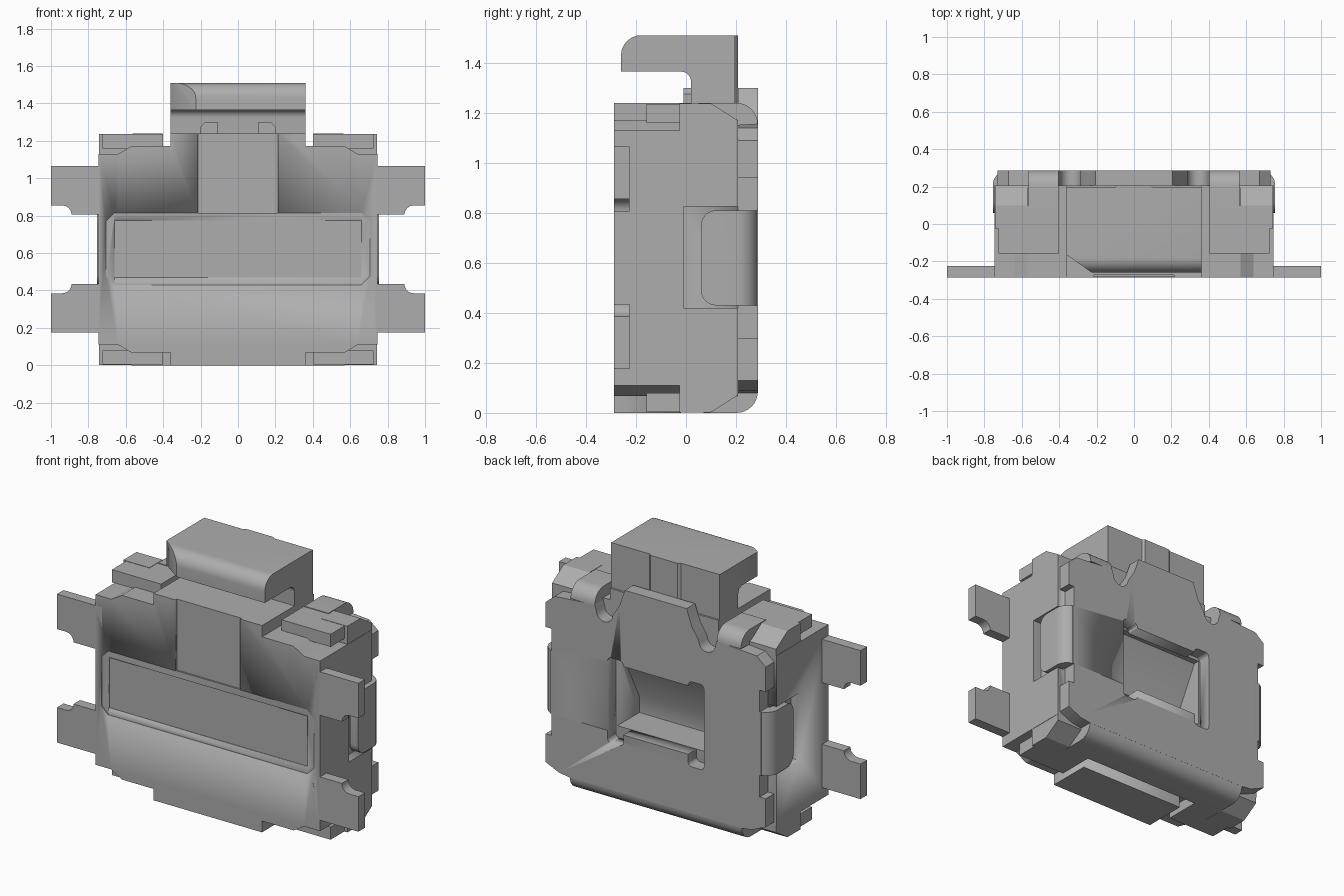
import bpy, bmesh, math
from mathutils import Vector

if "Cube" in bpy.data.objects:
    bpy.data.objects.remove(bpy.data.objects["Cube"])

grey = bpy.data.materials.new("plain_grey")
grey.use_nodes = True
grey.diffuse_color = (0.42, 0.42, 0.42, 1)
grey.node_tree.nodes["Principled BSDF"].inputs["Base Color"].default_value = (0.42, 0.42, 0.42, 1)

MID = 0.62  # mid height of the housing


def finish(name, bm):
    bmesh.ops.recalc_face_normals(bm, faces=bm.faces)
    me = bpy.data.meshes.new(name)
    bm.to_mesh(me)
    bm.free()
    me.materials.append(grey)
    ob = bpy.data.objects.new(name, me)
    bpy.context.collection.objects.link(ob)
    bpy.context.view_layer.objects.active = ob
    for o in bpy.context.selected_objects:
        o.select_set(False)
    ob.select_set(True)
    bpy.ops.object.shade_smooth_by_angle(angle=math.radians(30))
    return ob


def prism(name, pts, axis, lo, hi, bevel=None):
    """Extrude a 2D profile: axis x takes (y, z), y takes (x, z), z takes (x, y)."""
    def place(p, t):
        return {"x": (t, p[0], p[1]), "y": (p[0], t, p[1]), "z": (p[0], p[1], t)}[axis]
    bm = bmesh.new()
    face = bm.faces.new([bm.verts.new(place(p, lo)) for p in pts])
    res = bmesh.ops.extrude_face_region(bm, geom=[face])
    step = Vector(place((0, 0), hi - lo))
    bmesh.ops.translate(bm, vec=step, verts=[v for v in res["geom"] if isinstance(v, bmesh.types.BMVert)])
    if bevel:
        rule, width = bevel
        edges = [e for e in bm.edges if rule(e.verts[0].co, e.verts[1].co)]
        bmesh.ops.bevel(bm, geom=edges, offset=width, segments=6, profile=0.5, affect="EDGES")
    return finish(name, bm)


def box(name, x, y, z):
    return prism(name, [(x[0], z[0]), (x[1], z[0]), (x[1], z[1]), (x[0], z[1])], "y", *y)


def arc(cx, cy, r, a0, a1, n=8):
    return [(cx + r * math.cos(math.radians(a0 + (a1 - a0) * i / n)),
             cy + r * math.sin(math.radians(a0 + (a1 - a0) * i / n))) for i in range(n + 1)]


def boolean(target, other, mode="DIFFERENCE"):
    mod = target.modifiers.new("bool", "BOOLEAN")
    mod.operation, mod.object, mod.solver = mode, other, "EXACT"
    bpy.context.view_layer.objects.active = target
    bpy.ops.object.modifier_apply(modifier=mod.name)
    bpy.data.objects.remove(other)


def sides(pair, s):
    return sorted((pair[0] * s, pair[1] * s))


def flip(pts):
    """Mirror the second coordinate about the mid height."""
    return [(a, 2 * MID - b) for a, b in pts]


# Housing: stepped front outline
quarter = [(0.745, 1.13), (0.64, 1.13), (0.57, 1.172), (0.36, 1.172), (0.36, 1.24)]
top = quarter + [(-x, z) for x, z in reversed(quarter)]
housing = prism("housing", top + list(reversed(flip(top))), "y", -0.287, 0.207)

# Shallow front panels and guide strip
oct_pts = [(-0.705, 0.475), (-0.66, 0.43), (0.66, 0.43), (0.705, 0.475),
           (0.705, 0.77), (0.66, 0.815), (-0.66, 0.815), (-0.705, 0.77)]
boolean(housing, prism("cut", oct_pts, "y", -0.4, -0.283))
boolean(housing, box("cut", (-0.66, 0.66), (-0.4, -0.275), (0.47, 0.775)))
boolean(housing, box("cut", (-0.215, 0.215), (-0.4, -0.273), (0.815, 1.4)))

# Tapered square holes in the front
for x in (-0.525, 0, 0.522):
    bm = bmesh.new()
    bmesh.ops.create_cone(bm, cap_ends=True, segments=4, radius1=0.067 * 2 ** 0.5,
                          radius2=0.038 * 2 ** 0.5, depth=0.14)
    for v in bm.verts:
        p = v.co.copy()
        c = math.sqrt(0.5)
        px, py = (p.x, p.y) if abs(abs(p.x) - abs(p.y)) < 1e-4 else (c * (p.x - p.y), c * (p.x + p.y))
        v.co = (x + px, p.z - 0.21, 0.62 + py * 1.12)
    boolean(housing, finish("cut", bm))

# Rear cavity with a sloping wall, and side pockets
boolean(housing, prism("cut", [(0.3, 0.43), (0.0, 0.43), (0.0, 0.53), (0.17, 0.85), (0.3, 0.85)],
                       "x", -0.31, 0.31))
for s in (-1, 1):
    boolean(housing, box("cut", sides((0.69, 0.9), s), (-0.01, 0.3), (0.42, 0.825)))
boolean(housing, box("cut", (-0.5, 0.5), (-0.02, 0.3), (-0.1, 0.068)))

# Chamfered corner posts at the rear of the housing
post = [(-0.025, 1.1), (-0.025, 1.238), (0.1, 1.238), (0.207, 1.17), (0.207, 1.1)]
for s, side in ((1, "left"), (-1, "right")):
    x = sides((0.57, 0.743), s)
    prism("upper_post_" + side, post, "x", *x)
    prism("lower_post_" + side, flip(post), "x", *x)

# Solder pins with a concave fillet
pin = [(0.7, 1.065), (1.0, 1.065), (1.0, 0.855), (0.94, 0.855)] + \
    arc(0.94, 0.805, 0.05, 90, 180)[1:] + [(0.7, 0.805)]
for s, side in ((1, "left"), (-1, "right")):
    for label, pts in (("upper", pin), ("lower", flip(pin))):
        prism(f"{label}_pin_{side}", [(s * a, b) for a, b in pts], "y", -0.287, -0.225)

# Rear cover plate
half = [(0.57, 0.08), (0.64, 0.09), (0.73, 0.13), (0.73, 0.30), (0.69, 0.30), (0.69, 0.43),
        (0.70, 0.43), (0.70, 0.81), (0.69, 0.81), (0.69, 0.94), (0.73, 0.94), (0.73, 1.09),
        (0.67, 1.14), (0.405, 1.16)] + arc(0.34, 1.13, 0.055, 0, -180, 8) + \
       [(0.24, 1.2), (0.205, 1.3)]
plate = prism("cover_plate", half + [(-x, z) for x, z in reversed(half)], "y", 0.207, 0.287)

# Window with taller rounded side slots
boolean(plate, box("cut", (-0.25, 0.25), (0.1, 0.4), (0.43, 0.84)))
for s in (-1, 1):
    x0, x1 = sides((0.215, 0.32), s)
    slot = [(x0, 0.36), (x1, 0.36), (x1, 0.87), (x0, 0.87)]
    boolean(plate, prism("cut", slot, "y", 0.1, 0.4,
                         (lambda a, b: abs(a.y - b.y) > 0.1, 0.025)))


# Cover tabs bent over the top and bottom
def fold(end):
    return [(0.207, 0.09)] + arc(0.202, 0.085, 0.085, 0, -90) + [(end, 0.0), (end, 0.075), (0.207, 0.075)]


prism("bottom_fold", fold(0.07), "x", -0.57, 0.57)
for s, side in ((1, "left"), (-1, "right")):
    prism("top_fold_" + side, flip(fold(0.05)), "x", *sides((0.405, 0.565), s))
    for label, z in (("top", (1.16, 1.236)), ("bottom", (0.004, 0.08))):
        box(f"{label}_tab_{side}", sides((0.40, 0.725), s), (-0.158, 0.1), z)

# Side clips bent from the cover
clip = [(0.66, 0.287)] + arc(0.675, 0.207, 0.08, 90, 0) + [(0.755, 0.06), (0.70, 0.06), (0.70, 0.207), (0.66, 0.207)]
for s, side in ((1, "left"), (-1, "right")):
    prism("side_clip_" + side, [(s * a, b) for a, b in clip], "z", 0.43, 0.81,
          (lambda a, b: abs(a.y - 0.06) < 1e-4 and abs(b.y - 0.06) < 1e-4 and abs(a.x - b.x) > 0.02, 0.06))

# Push button: hooked profile with one corner cut away
hook = [(-0.26, 1.365), (-0.02, 1.365)] + arc(-0.02, 1.325, 0.04, 90, 0)[1:] + \
    [(0.022, 1.2), (0.195, 1.2), (0.195, 1.51)] + arc(-0.18, 1.43, 0.08, 90, 180)
button = prism("push_button", hook, "x", -0.36, 0.36)
boolean(button, prism("cut", [(-0.4, -0.137), (-0.4, -0.4), (-0.2, -0.4), (-0.2, -0.278)], "z", 1.3, 1.6))
prism("button_rear_rib", [(-0.11, 0.19), (0.11, 0.19), (0.09, 0.207), (-0.09, 0.207)], "z", 1.235, 1.51)

# Small stops at the foot of the button
for s, side in ((1, "left"), (-1, "right")):
    stop = [(0.11, 1.235), (0.20, 1.235), (0.20, 1.275), (0.175, 1.3), (0.11, 1.3)]
    prism("button_stop_" + side, [(s * a, b) for a, b in stop], "y", -0.01, 0.03)
